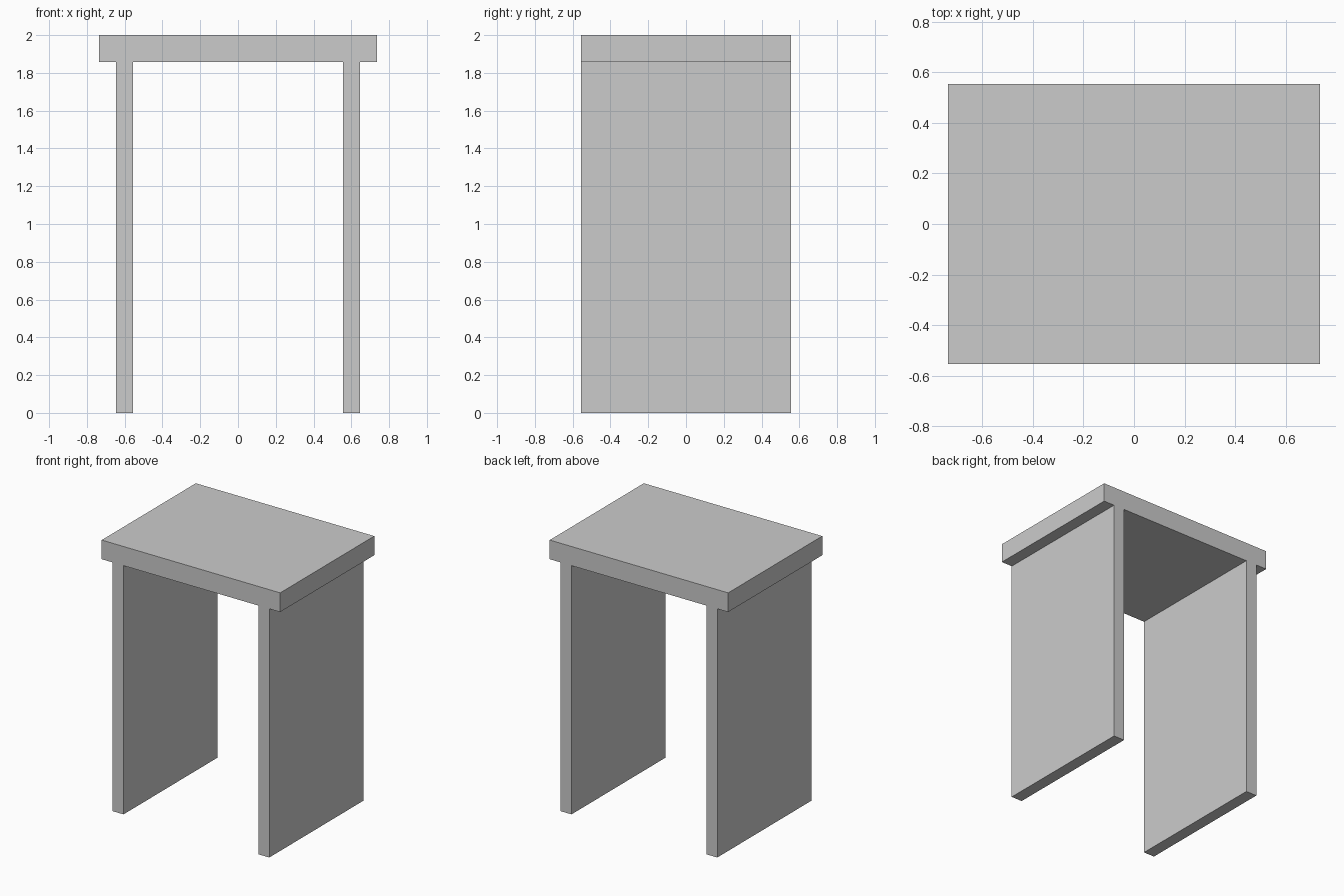
import bpy
import bmesh

if "Cube" in bpy.data.objects:
    bpy.data.objects.remove(bpy.data.objects["Cube"])

HALF_DEPTH = 0.555
TOP_X, LEG_OUT, LEG_IN = 0.737, 0.647, 0.557
UNDER_Z, TOP_Z = 1.857, 2.0

# Right half of the front outline, from inside of the leg up to the top edge
half = [(LEG_IN, UNDER_Z), (LEG_IN, 0), (LEG_OUT, 0), (LEG_OUT, UNDER_Z),
        (TOP_X, UNDER_Z), (TOP_X, TOP_Z)]
outline = half + [(-x, z) for x, z in reversed(half)]

# Slab top and two panel legs as one continuous body, extruded front to back
bm = bmesh.new()
face = bm.faces.new([bm.verts.new((x, -HALF_DEPTH, z)) for x, z in outline])
extruded = bmesh.ops.extrude_face_region(bm, geom=[face], use_keep_orig=True)
verts = [v for v in extruded["geom"] if isinstance(v, bmesh.types.BMVert)]
bmesh.ops.translate(bm, verts=verts, vec=(0, 2 * HALF_DEPTH, 0))
bmesh.ops.recalc_face_normals(bm, faces=bm.faces)

mesh = bpy.data.meshes.new("panel_leg_table")
bm.to_mesh(mesh)
bm.free()
table = bpy.data.objects.new("panel_leg_table", mesh)
bpy.context.collection.objects.link(table)
